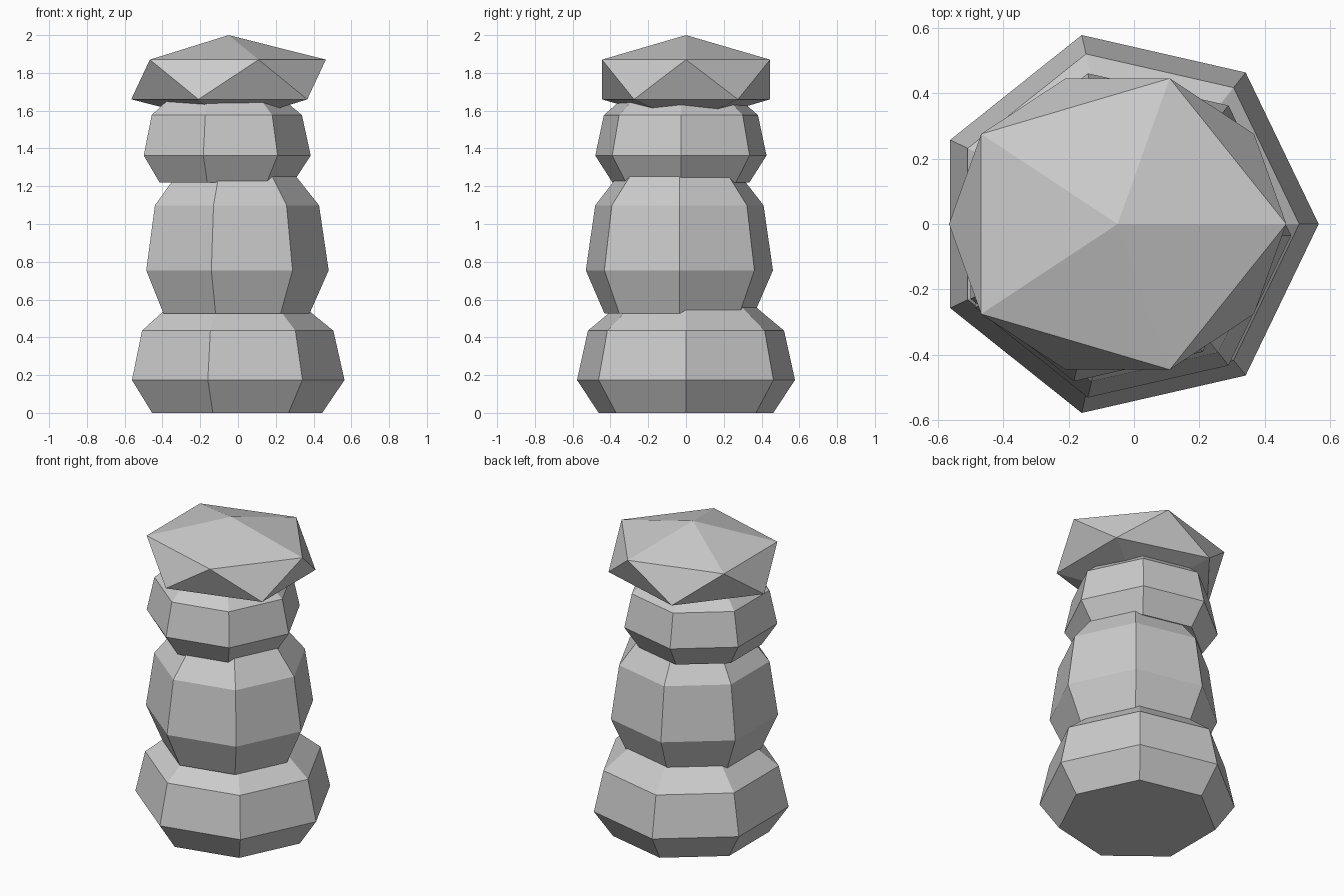
import bpy
import bmesh
from math import cos, sin, tau
from mathutils import Matrix, Vector

cube = bpy.data.objects.get("Cube")
if cube:
    bpy.data.objects.remove(cube, do_unlink=True)

STONE = (0.6, 0.6, 0.6, 1.0)
stone = bpy.data.materials.new("grey stone")
stone.use_nodes = True
stone.diffuse_color = STONE
stone.node_tree.nodes["Principled BSDF"].inputs["Base Color"].default_value = STONE

# Shared rock profile: (share of radius, share of height)
PROFILE = [(0.8, 0), (1, 0.3), (0.9, 0.75), (0.6, 1)]
SIDES = 7


def add_object(name, bm, location):
    bmesh.ops.recalc_face_normals(bm, faces=bm.faces)
    mesh = bpy.data.meshes.new(name)
    bm.to_mesh(mesh)
    bm.free()
    mesh.materials.append(stone)
    obj = bpy.data.objects.new(name, mesh)
    obj.location = location
    bpy.context.collection.objects.link(obj)


def add_rock(name, location, radius, height):
    bm = bmesh.new()
    rings = [[bm.verts.new((radius * r * cos(tau * i / SIDES),
                            radius * r * sin(tau * i / SIDES),
                            height * h)) for i in range(SIDES)]
             for r, h in PROFILE]
    for low, high in zip(rings, rings[1:]):
        for i in range(SIDES):
            j = (i + 1) % SIDES
            bm.faces.new((low[i], low[j], high[j], high[i]))
    bm.faces.new(rings[0])
    bm.faces.new(rings[-1])
    add_object(name, bm, location)


# Three stacked, slightly offset rocks
add_rock("bottom_rock", (-0.028, 0, 0), 0.592, 0.58)
add_rock("middle_rock", (-0.028, -0.035, 0.525), 0.508, 0.765)
add_rock("upper_rock", (-0.08, -0.027, 1.22), 0.465, 0.475)

# Flattened faceted capstone
bm = bmesh.new()
bmesh.ops.create_icosphere(bm, subdivisions=1, radius=1,
                           matrix=Matrix.Diagonal(Vector((0.576, 0.523, 0.235, 1))))
add_object("capstone", bm, (-0.05, 0, 1.765))
